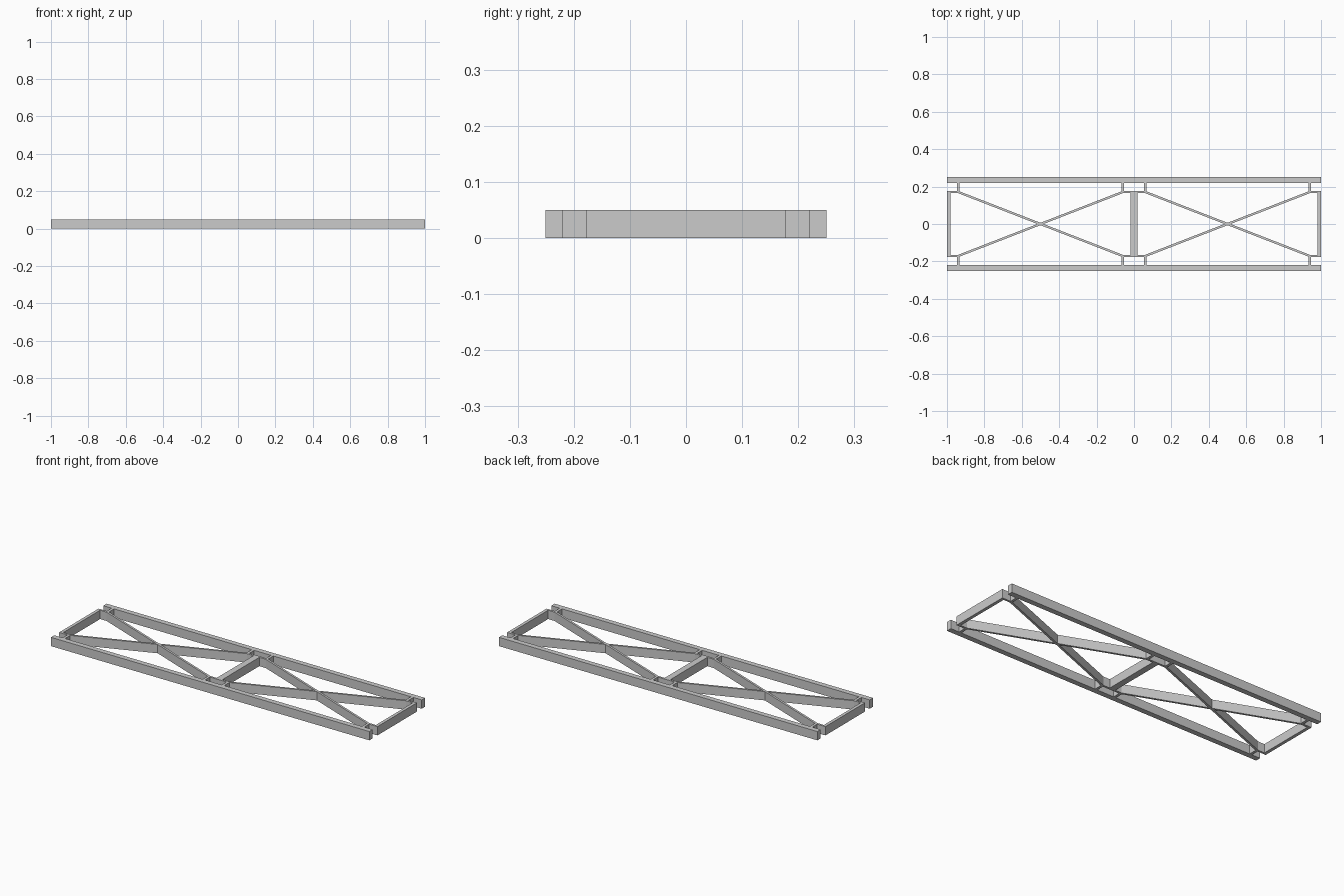
import bpy
from math import atan2, hypot

cube = bpy.data.objects.get("Cube")
if cube:
    bpy.data.objects.remove(cube, do_unlink=True)

HEIGHT = 0.05

steel = bpy.data.materials.new("grey_steel")
steel.use_nodes = True
GREY = (0.6, 0.6, 0.6, 1)
steel.diffuse_color = GREY
steel.node_tree.nodes["Principled BSDF"].inputs["Base Color"].default_value = GREY


def bar(name, start, end, width):
    """Full-height flat bar running between two plan points."""
    dx, dy = end[0] - start[0], end[1] - start[1]
    centre = ((start[0] + end[0]) / 2, (start[1] + end[1]) / 2, HEIGHT / 2)
    bpy.ops.mesh.primitive_cube_add(size=1, location=centre, rotation=(0, 0, atan2(dy, dx)))
    ob = bpy.context.object
    ob.name = name
    ob.scale = (hypot(dx, dy), width, HEIGHT)
    ob.data.materials.append(steel)
    return ob


# Long outer rails
for side, y in (("front", -0.235), ("back", 0.235)):
    bar(side + "_rail", (-1, y), (1, y), 0.03)

# Two mirrored bays, each with its own posts, corner tabs and cross brace
for side, s in (("right", -1), ("left", 1)):
    bar(side + "_end_post", (s * 0.991, -0.177), (s * 0.991, 0.177), 0.018)
    bar(side + "_middle_post", (s * 0.009, -0.177), (s * 0.009, 0.177), 0.018)
    for face, t in (("front", -1), ("back", 1)):
        label = side + "_" + face
        bar(label + "_inner_tab", (0, t * 0.171), (s * 0.067, t * 0.171), 0.012)
        bar(label + "_outer_tab", (s * 0.933, t * 0.171), (s, t * 0.171), 0.012)
        for place, x in (("inner", 0.06), ("outer", 0.94)):
            bar(label + "_" + place + "_stub", (s * x, t * 0.17), (s * x, t * 0.222), 0.015)
        bar(label + "_diagonal", (s * 0.06, t * 0.171), (s * 0.94, -t * 0.171), 0.012)
